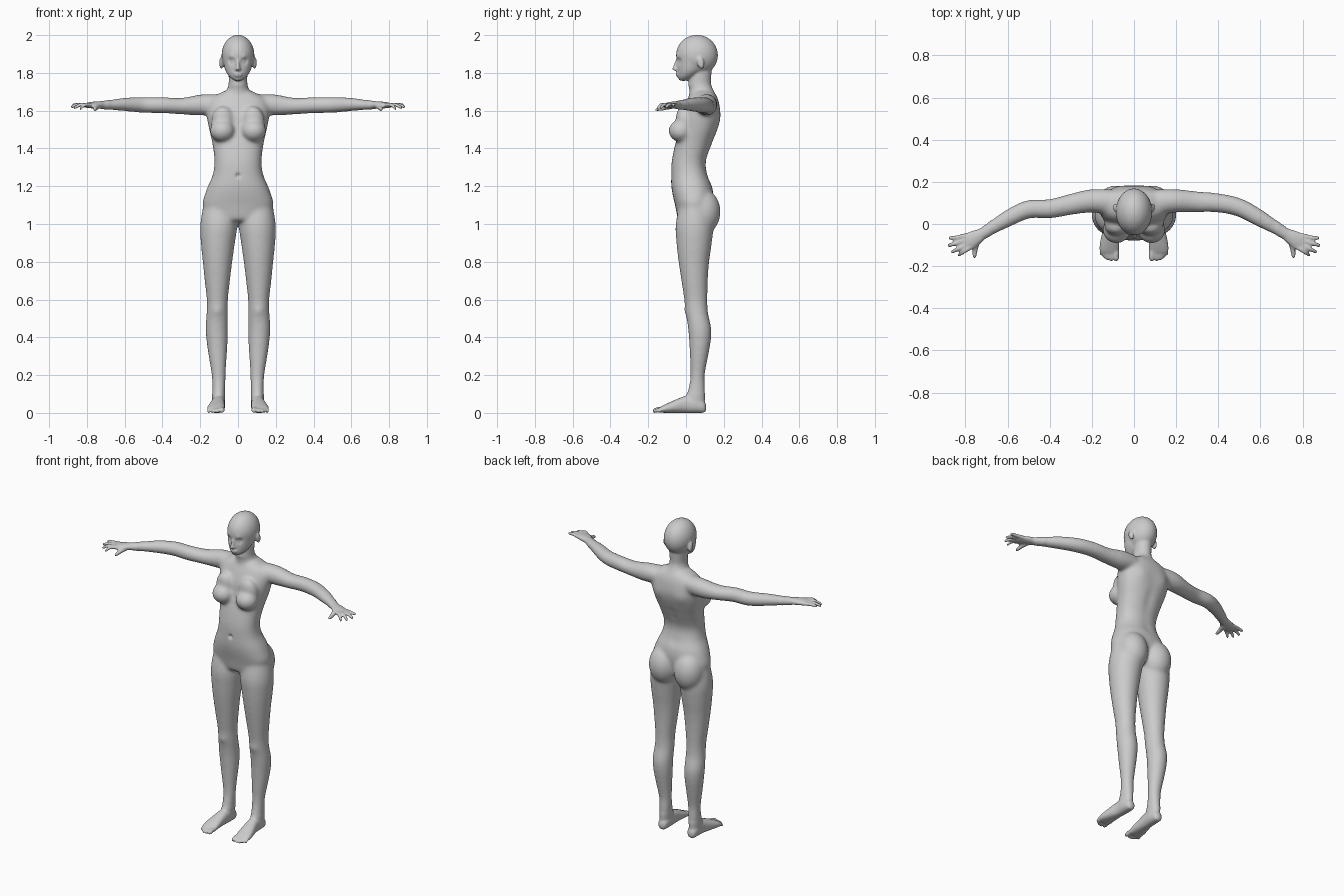
import bpy, bmesh
from math import sin, cos, pi, exp, radians, copysign
from mathutils import Vector, Matrix

bm = bmesh.new()
N = 28


def smooth_rows(rows, k=4):
    """Catmull-Rom interpolation of (x, y, z, ru, rv) rows."""
    out = []
    for i in range(len(rows) - 1):
        p = [rows[max(0, min(len(rows) - 1, i + j))] for j in (-1, 0, 1, 2)]
        for s in range(k):
            t = s / k
            out.append([0.5 * (2 * b + (c - a) * t + (2 * a - 5 * b + 4 * c - d) * t * t
                               + (3 * b - a - 3 * c + d) * t ** 3) for a, b, c, d in zip(*p)])
    return out + [list(rows[-1])]


def tube(rows, upright=False, cap=1.0, e=2.0):
    """Closed loft with rounded ends through centre/radius rows."""
    rows = smooth_rows(rows)
    pts = [Vector(r[:3]) for r in rows]
    tan = [(pts[min(i + 1, len(pts) - 1)] - pts[max(i - 1, 0)]).normalized() for i in range(len(pts))]
    secs = [(p, t, r[3], r[4]) for p, t, r in zip(pts, tan, rows)]

    def end(sec, sign):
        p, t, a, b = sec
        return [(p + t * sign * cap * min(a, b) * sin(radians(g)), t, a * cos(radians(g)), b * cos(radians(g)))
                for g in (30, 55, 75, 86)]
    secs = end(secs[0], -1)[::-1] + secs + end(secs[-1], 1)
    rings = []
    for p, t, a, b in secs:
        u, v = (Vector((1, 0, 0)), Vector((0, 1, 0))) if upright else (t.cross(Vector((0, 0, 1))).normalized(), Vector((0, 0, 1)))
        ring = []
        for i in range(N):
            c, s = cos(2 * pi * i / N), sin(2 * pi * i / N)
            c, s = copysign(abs(c) ** (2 / e), c), copysign(abs(s) ** (2 / e), s)
            ring.append(bm.verts.new(p + u * a * c + v * b * s))
        rings.append(ring)
    for r0, r1 in zip(rings, rings[1:]):
        for i in range(N):
            bm.faces.new((r0[i], r0[(i + 1) % N], r1[(i + 1) % N], r1[i]))
    bm.faces.new(rings[0])
    bm.faces.new(rings[-1])


def column(rows, side=1, e=2.0):
    """Upright loft from (z, x0, x1, y_front, y_back) rows."""
    tube([(side * (a + b) / 2, (f + k) / 2, z, (b - a) / 2, (k - f) / 2) for z, a, b, f, k in rows], True, 0.3, e)


def ball(loc, rad, rx=0.0):
    m = Matrix.Translation(loc) @ Matrix.Rotation(rx, 4, 'X') @ Matrix.Diagonal((*rad, 1))
    bmesh.ops.create_uvsphere(bm, u_segments=28, v_segments=18, radius=1, matrix=m)


# torso and neck
column([(z, -w, w, f, b) for z, w, f, b in [
    (1.03, .15, -.045, .12), (1.1, .187, -.058, .14), (1.15, .178, -.07, .145), (1.2, .16, -.078, .138),
    (1.26, .134, -.079, .115), (1.33, .125, -.076, .106), (1.42, .135, -.058, .138), (1.5, .153, -.035, .168),
    (1.57, .166, -.026, .183), (1.63, .165, -.006, .178), (1.67, .14, .012, .166), (1.69, .10, .022, .155)]], e=2.3)
column([(z, -w, w, f, b) for z, w, f, b in [
    (1.65, .09, .012, .16), (1.70, .064, .018, .15), (1.74, .05, .012, .133), (1.8, .05, .02, .135), (1.85, .05, .03, .14)]])

# head: skull, face, nose, lips
ball((0, .058, 1.893), (.087, .111, .108))
column([(z, -w, w, f, b) for z, w, f, b in [
    (1.764, .026, -.038, .02), (1.78, .046, -.044, .05), (1.81, .066, -.046, .09),
    (1.85, .077, -.048, .12), (1.89, .083, -.05, .14), (1.92, .08, -.045, .15)]])
tube([(0, -.045, 1.872, .007, .008), (0, -.056, 1.84, .008, .01), (0, -.063, 1.822, .011, .011)], True, .7)
ball((0, -.053, 1.818), (.017, .012, .008))
ball((0, -.044, 1.796), (.024, .011, .005))
ball((0, -.043, 1.786), (.02, .011, .006))

for s in (1, -1):
    # ear, breast, buttock
    ball((s * .088, .078, 1.853), (.011, .019, .033), .2)
    ball((s * .083, -.027, 1.493), (.067, .066, .06))
    ball((s * .08, -.004, 1.54), (.062, .048, .085), .2)
    ball((s * .088, .09, 1.065), (.092, .093, .12))
    # leg
    column([(1.12, .01, .18, -.03, .12), (1.0, .003, .2, -.055, .145), (.9, .016, .197, -.051, .137),
            (.8, .03, .187, -.04, .123), (.7, .042, .177, -.025, .116), (.6, .053, .166, -.01, .114),
            (.53, .053, .167, -.001, .117), (.45, .053, .172, .01, .134), (.38, .054, .167, .016, .132),
            (.3, .059, .156, .02, .118), (.2, .065, .14, .023, .10), (.13, .067, .137, .012, .102),
            (.06, .07, .137, -.01, .10)], s)
    # foot and toes
    tube([(s * .103, .085, .035, .03, .035), (s * .103, .05, .045, .035, .045), (s * .105, 0, .045, .035, .045),
          (s * .111, -.05, .036, .041, .036), (s * .116, -.10, .025, .047, .025), (s * .117, -.13, .018, .045, .017)],
         cap=.8, e=2.3)
    for x, y, r in ((.085, -.163, .014), (.108, -.168, .010), (.126, -.163, .010), (.141, -.154, .009), (.155, -.142, .009)):
        tube([(s * x, -.115, .018, r, r), (s * x, (y - .115) / 2, .018, r, r), (s * x, y, r, r, r)])
    # arm; the left elbow sits a little further forward
    d = 0 if s > 0 else 1
    tube([(s * .12, .105, 1.635, .06, .053), (s * .2, .11, 1.63, .056, .056), (s * .3, .105 - .012 * d, 1.624, .05, .044),
          (s * .4, .10 - .028 * d, 1.629, .046, .043), (s * .5, .078 - .008 * d, 1.63, .044, .042),
          (s * .6, .025, 1.633, .040, .036), (s * .7, -.035, 1.63, .029, .024), (s * .73, -.052, 1.63, .028, .02)])
    # palm, fingers and thumb
    tube([(s * .715, -.044, 1.63, .026, .02), (s * .75, -.064, 1.63, .036, .019),
          (s * .785, -.083, 1.629, .041, .016), (s * .802, -.091, 1.628, .037, .013)])
    for x0, y0, x1, y1, z1 in ((.81, -.062, .872, -.066, 1.63), (.803, -.08, .878, -.101, 1.622),
                               (.795, -.098, .862, -.132, 1.617), (.783, -.113, .832, -.148, 1.612)):
        x2, y2 = x0 - .02, y0 + .01
        tube([(s * x2, y2, 1.629, .011, .011), (s * (x0 + x1) / 2, (y0 + y1) / 2, 1.632, .0105, .0105),
              (s * x1, y1, z1, .009, .009)])
    tube([(s * .74, -.07, 1.625, .016, .015), (s * .753, -.115, 1.615, .013, .013), (s * .757, -.153, 1.607, .010, .010)])

# fuse all parts into one skin
bmesh.ops.recalc_face_normals(bm, faces=bm.faces)
me = bpy.data.meshes.new("body")
bm.to_mesh(me)
bm.free()
body = bpy.data.objects.new("body", me)
bpy.context.collection.objects.link(body)
bpy.context.view_layer.objects.active = body
body.select_set(True)
mod = body.modifiers.new("fuse", 'REMESH')
mod.mode, mod.voxel_size = 'VOXEL', .006
bpy.ops.object.modifier_apply(modifier=mod.name)

# soften the joins: strongly on torso and limbs, lightly on face, hands, feet
bm = bmesh.new()
bm.from_mesh(body.data)
soft = [v for v in bm.verts if .1 < v.co.z < 1.73 and abs(v.co.x) < .68]
for verts, times in ((soft, 22), (bm.verts[:], 2)):
    for _ in range(times):
        bmesh.ops.smooth_vert(bm, verts=verts, factor=.5, use_axis_x=True, use_axis_y=True, use_axis_z=True)

# sculpted dents and bulges: centre, radius, push along y
dents = [((0, -.078, 1.255), .012, .012)]                                   # navel
dents += [((0, .14, 1.25 + .05 * i), .03, -.005) for i in range(8)]         # spine
for s in (1, -1):
    dents += [((s * .034, -.035, 1.862), .016, .013), ((s * .034, -.03, 1.861), .009, -.007),  # eye
              ((s * .034, -.04, 1.886), .014, -.004),                       # brow
              ((s * .085, .18, 1.55), .045, .006),                          # shoulder blade
              ((s * .11, .0, .54), .03, -.006)]                             # kneecap
for v in bm.verts:
    for c, r, push in dents:
        q = (v.co - Vector(c)).length_squared / (r * r)
        if q < 6:
            v.co.y += push * exp(-q)
for f in bm.faces:
    f.smooth = True
bm.to_mesh(body.data)
bm.free()
